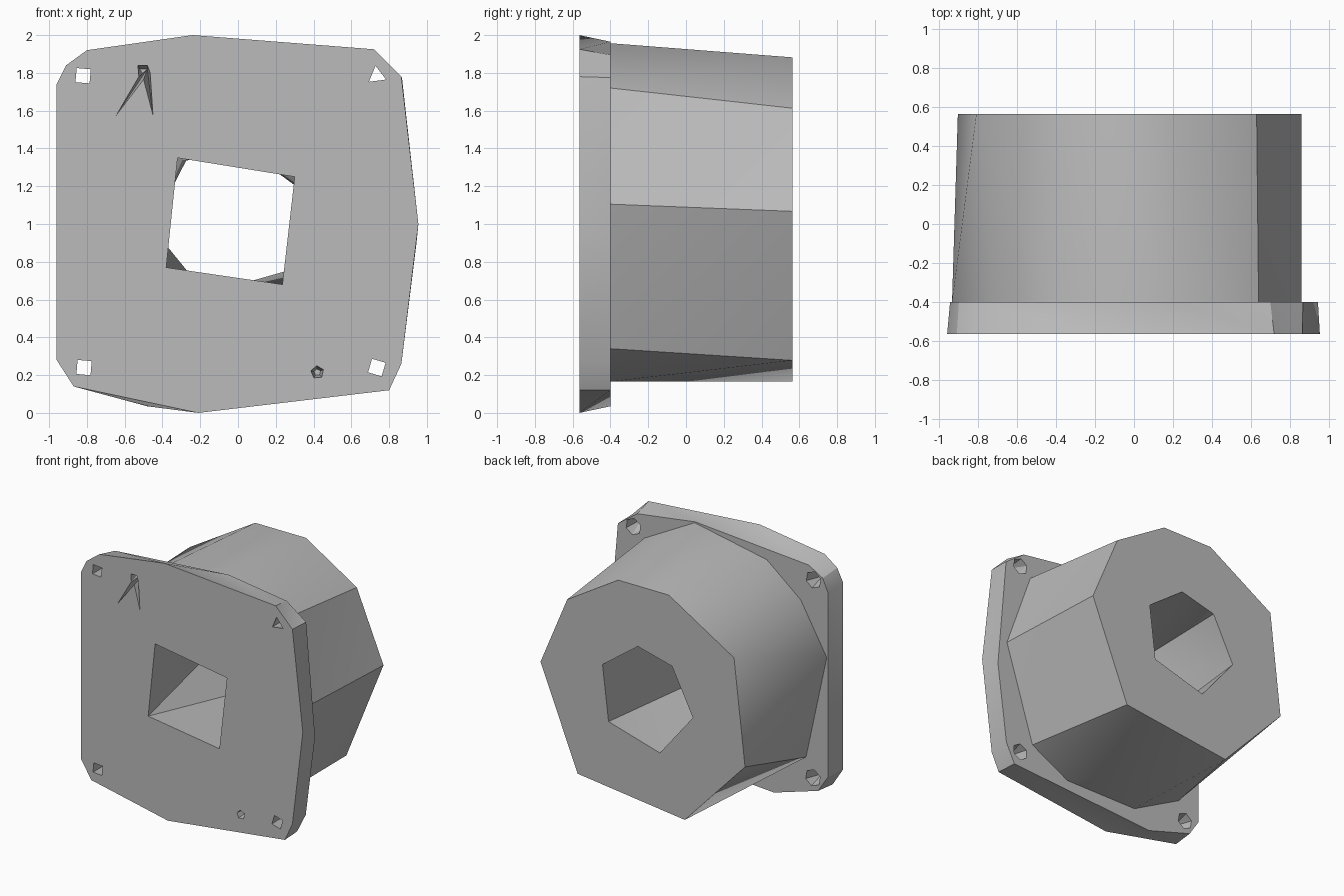
import bpy, bmesh, math
from mathutils import Vector

cube = bpy.data.objects.get("Cube")
if cube:
    bpy.data.objects.remove(cube)

FRONT, STEP, BACK = -0.565, -0.4, 0.565
bm = bmesh.new()


def loop(points, y):
    """Closed ring of edges at depth y, from (x, z) points."""
    verts = [bm.verts.new((x, y, z)) for x, z in points]
    for i, v in enumerate(verts):
        bm.edges.new((verts[i - 1], v))
    return verts


def ring(cx, cz, r, n, turn=0.0):
    return [(cx + r * math.cos(turn + i * math.tau / n),
             cz + r * math.sin(turn + i * math.tau / n)) for i in range(n)]


def zipper(a, b):
    """Triangle wall between two rings, always taking the shorter diagonal."""
    def flat(p, q):
        d = p.co - q.co
        return Vector((d.x, d.z)).length
    i = j = 0
    while i < len(a) or j < len(b):
        a0, a1 = a[i % len(a)], a[(i + 1) % len(a)]
        b0, b1 = b[j % len(b)], b[(j + 1) % len(b)]
        if j == len(b) or (i < len(a) and flat(a1, b0) <= flat(a0, b1)):
            bm.faces.new((a0, a1, b0))
            i += 1
        else:
            bm.faces.new((a0, b1, b0))
            j += 1


def cap(*loops):
    """Flat face bounded by the first ring and pierced by the others."""
    edges = [bm.edges.get((l[i - 1], l[i])) for l in loops for i in range(len(l))]
    bm_faces = bmesh.ops.triangle_fill(bm, edges=edges, use_beauty=True, use_dissolve=False)
    return bm_faces


# Flange rim
flange_front = loop([(-0.24, 2.0), (-0.8, 1.92), (-0.91, 1.84), (-0.96, 1.74),
                     (-0.96, 0.28), (-0.87, 0.14), (-0.21, 0.0), (0.8, 0.12),
                     (0.865, 0.26), (0.955, 1.0), (0.865, 1.78), (0.72, 1.925)], FRONT)
flange_back = loop([(0.2, 1.965), (-0.78, 1.89), (-0.9, 1.82), (-0.945, 1.72),
                    (-0.945, 0.28), (-0.86, 0.15), (-0.48, 0.035), (0.79, 0.12),
                    (0.865, 0.27), (0.945, 0.9), (0.868, 1.775), (0.7, 1.895)], STEP)
zipper(flange_front, flange_back)

# Tapered body
body_front = loop([(0.205, 1.957), (-0.418, 1.835), (-0.71, 1.6), (-0.935, 1.21),
                   (-0.756, 0.386), (-0.34, 0.165), (0.29, 0.165), (0.62, 0.34),
                   (0.86, 1.105), (0.64, 1.72)], STEP)
body_back = loop([(0.19, 1.882), (-0.247, 1.882), (-0.81, 1.543), (-0.905, 0.717),
                  (-0.385, 0.165), (0.54, 0.278), (0.86, 1.067), (0.63, 1.613)], BACK)
zipper(body_front, body_back)

# Central bore, four-sided in front and six-sided behind
bore_front = loop([(0.3, 1.25), (-0.32, 1.35), (-0.38, 0.77), (0.235, 0.68)], FRONT)
bore_back = loop([(0.325, 1.187), (0.02, 1.41), (-0.275, 1.335), (-0.455, 0.98),
                  (-0.17, 0.63), (0.273, 0.756)], BACK)
zipper(bore_front, bore_back)

# Corner screw holes, flaring towards the back
front_holes, back_holes = [], []
for cx, cz, sides, turn in ((-0.82, 1.785, 4, 0.7), (0.735, 1.785, 3, 1.7),
                            (-0.815, 0.24, 4, 0.7), (0.735, 0.24, 4, 0.5)):
    small = loop(ring(cx, cz, 0.053, sides, turn), FRONT)
    wide = loop(ring(cx, cz, 0.066, 6, turn), STEP)
    zipper(small, wide)
    front_holes.append(small)
    back_holes.append(wide)

# Forked nick and small pit in the front face
nick = loop([(-0.48, 1.84), (-0.53, 1.84), (-0.525, 1.78), (-0.645, 1.575),
             (-0.5, 1.765), (-0.45, 1.575), (-0.465, 1.8)], FRONT)
nick_floor = loop([(-0.48, 1.82), (-0.52, 1.82), (-0.5, 1.79)], FRONT + 0.1)
pit = loop(ring(0.42, 0.215, 0.035, 5, 0.4), FRONT)
pit_floor = loop(ring(0.42, 0.215, 0.018, 5, 0.4), FRONT + 0.1)
for rim, floor in ((nick, nick_floor), (pit, pit_floor)):
    zipper(rim, floor)
    bm.faces.new(floor)

# Flat faces
cap(flange_front, bore_front, nick, pit, *front_holes)
cap(flange_back, body_front, *back_holes)
cap(body_back, bore_back)
bmesh.ops.recalc_face_normals(bm, faces=bm.faces[:])

# Merge coplanar triangles
bmesh.ops.dissolve_limit(bm, angle_limit=math.radians(0.5), verts=bm.verts[:],
                         edges=bm.edges[:], use_dissolve_boundaries=False)
mesh = bpy.data.meshes.new("flanged_housing")
bm.to_mesh(mesh)
bm.free()

grey = bpy.data.materials.new("plain_grey")
grey.use_nodes = True
grey.diffuse_color = (0.5, 0.5, 0.5, 1)
grey.node_tree.nodes["Principled BSDF"].inputs["Base Color"].default_value = (0.5, 0.5, 0.5, 1)
mesh.materials.append(grey)

housing = bpy.data.objects.new("flanged_housing", mesh)
bpy.context.collection.objects.link(housing)
bpy.ops.object.select_all(action="DESELECT")
housing.select_set(True)
bpy.context.view_layer.objects.active = housing
bpy.ops.object.shade_smooth_by_angle(angle=math.radians(30))
